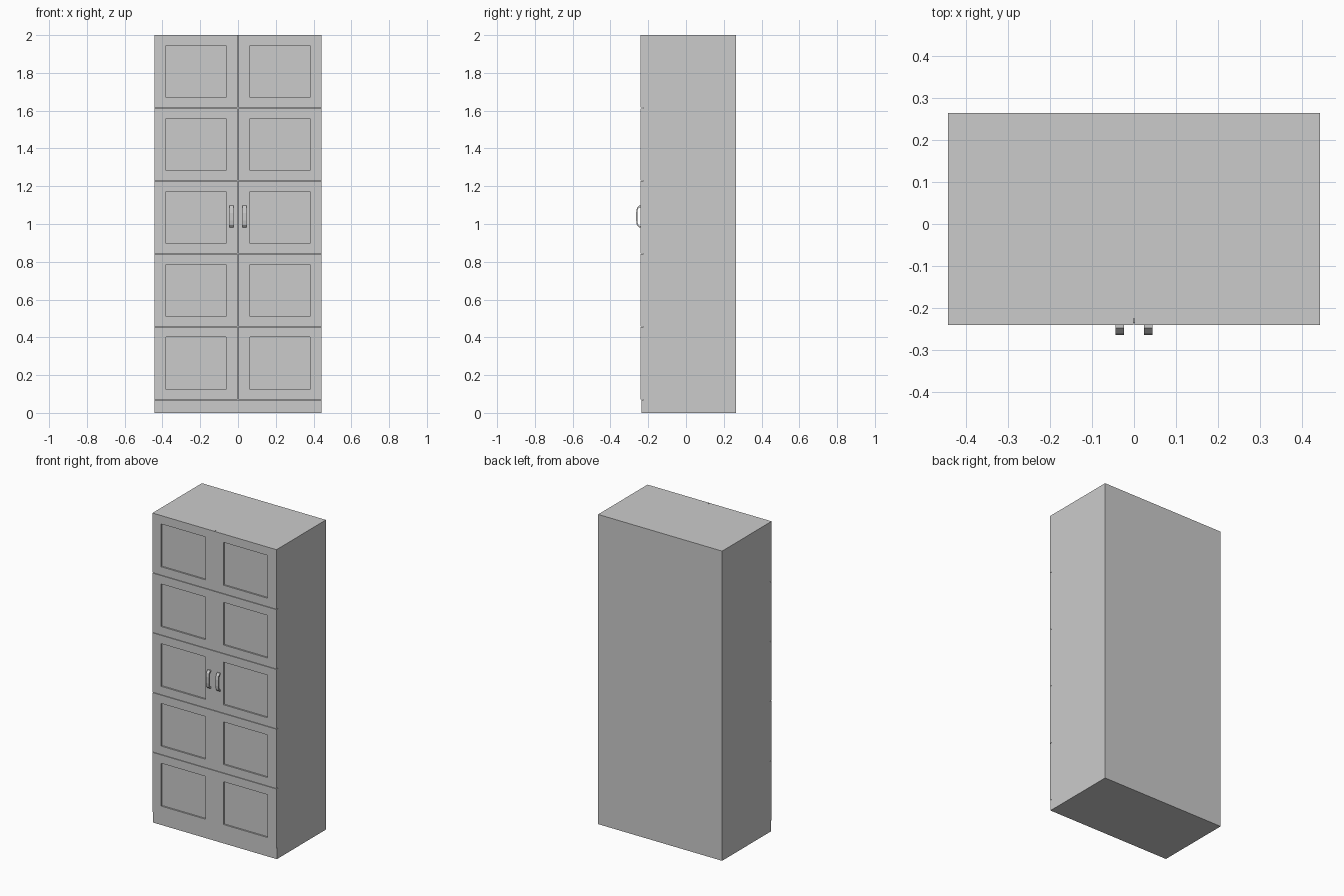
import bpy, bmesh

if "Cube" in bpy.data.objects:
    bpy.data.objects.remove(bpy.data.objects["Cube"])

HALF_W, BACK, FRONT, TOP = 0.443, 0.264, -0.24, 2.0
PLINTH_H, ROWS, GAP = 0.07, 5, 0.0015
RECESS = 0.01
PITCH = (TOP - PLINTH_H) / ROWS


def finish(bm, name):
    bmesh.ops.recalc_face_normals(bm, faces=bm.faces)
    mesh = bpy.data.meshes.new(name)
    bm.to_mesh(mesh)
    bm.free()
    obj = bpy.data.objects.new(name, mesh)
    bpy.context.collection.objects.link(obj)
    return obj


def box_bm(lo, hi):
    bm = bmesh.new()
    bmesh.ops.create_cube(bm, size=1)
    for v in bm.verts:
        v.co = [hi[i] if v.co[i] > 0 else lo[i] for i in range(3)]
    return bm


def door_panel(name, x0, x1, z0, z1):
    """Framed door section with a recessed rectangular field."""
    bm = box_bm((x0, FRONT, z0), (x1, FRONT + 0.016, z1))
    bm.normal_update()
    face = min(bm.faces, key=lambda f: f.calc_center_median().y)
    bmesh.ops.inset_individual(bm, faces=[face], thickness=0.03)
    xm, zm = (x0 + x1) / 2, (z0 + z1) / 2
    hx, hz = (x1 - x0) / 2 - 0.0625, (z1 - z0) / 2 - 0.054

    def place(verts, y):
        for v in verts:
            v.co = (xm + (hx if v.co.x > xm else -hx), y,
                    zm + (hz if v.co.z > zm else -hz))

    # straight-walled recess
    place(face.verts, FRONT)
    bmesh.ops.inset_individual(bm, faces=[face], thickness=0.005)
    place(face.verts, FRONT + RECESS)
    return finish(bm, name)


def handle(name, x):
    """Arched strap pull made from an extruded side profile."""
    outer = [(0.058, -0.239), (0.058, -0.248), (0.045, -0.260), (0.02, -0.264)]
    inner = [(0.049, -0.239), (0.049, -0.246), (0.04, -0.2545), (0.018, -0.258)]
    mirror = lambda pts: [(-z, y) for z, y in reversed(pts)]
    profile = outer + mirror(outer) + inner_path(inner, mirror)
    bm = bmesh.new()
    verts = [bm.verts.new((x - 0.0105, y, 1.039 + z)) for z, y in profile]
    face = bm.faces.new(verts)
    ext = bmesh.ops.extrude_face_region(bm, geom=[face])
    moved = [g for g in ext["geom"] if isinstance(g, bmesh.types.BMVert)]
    bmesh.ops.translate(bm, verts=moved, vec=(0.021, 0, 0))
    return finish(bm, name)


def inner_path(inner, mirror):
    return [(-z, y) for z, y in inner] + [(z, y) for z, y in reversed(inner)]


# Carcass behind the doors
finish(box_bm((-HALF_W, FRONT + 0.015, 0), (HALF_W, BACK, TOP)), "carcass")

# Plinth, set back a touch from the doors
finish(box_bm((-HALF_W, FRONT + 0.004, 0),
              (HALF_W, FRONT + 0.016, PLINTH_H - GAP)), "plinth")

# Two doors of five framed sections, plus one handle each
for side, label in ((-1, "left"), (1, "right")):
    x0, x1 = sorted((side * GAP, side * HALF_W))
    for r in range(ROWS):
        z0 = PLINTH_H + r * PITCH + (GAP if r else 0)
        z1 = PLINTH_H + (r + 1) * PITCH - (GAP if r < ROWS - 1 else 0)
        door_panel(f"{label}_door_panel_{r + 1}", x0, x1, z0, z1)
    handle(f"{label}_handle", side * 0.034)
